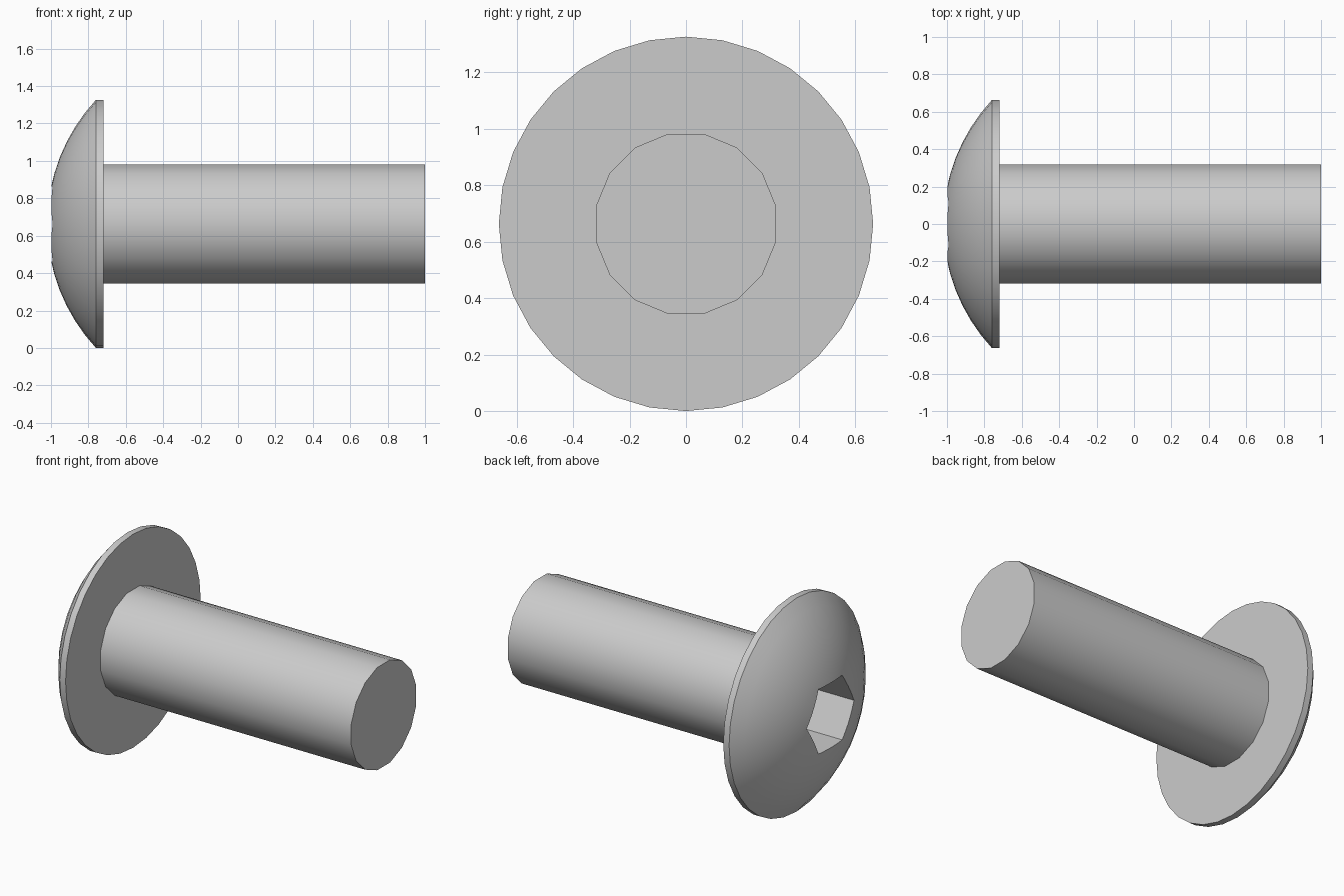
import bpy
import bmesh
import math
from mathutils import Matrix, Vector

cube = bpy.data.objects.get("Cube")
if cube:
    bpy.data.objects.remove(cube, do_unlink=True)

HEAD_R = 0.663
AXIS_Z = HEAD_R
SHANK_R = 0.325
HEAD_BACK, RIM, APEX, TIP = -0.72, -0.76, -1.02, 1.0
SOCKET_R, SOCKET_FLOOR = 0.232, -0.74

steel = bpy.data.materials.new("plain grey steel")
steel.use_nodes = True
GREY = (0.6, 0.6, 0.6, 1)
steel.diffuse_color = GREY
steel.node_tree.nodes["Principled BSDF"].inputs["Base Color"].default_value = GREY


def make_object(name, bm):
    bmesh.ops.recalc_face_normals(bm, faces=bm.faces)
    mesh = bpy.data.meshes.new(name)
    bm.to_mesh(mesh)
    bm.free()
    mesh.materials.append(steel)
    obj = bpy.data.objects.new(name, mesh)
    obj.location.z = AXIS_Z
    bpy.context.collection.objects.link(obj)
    return obj


def prism(name, sides, radius, x0, x1, turn):
    """Closed prism along x; turn is the angle of its first corner from +y."""
    bm = bmesh.new()
    ring = [Vector((x0, radius * math.cos(turn + math.tau * i / sides),
                    radius * math.sin(turn + math.tau * i / sides)))
            for i in range(sides)]
    base = bm.faces.new([bm.verts.new(p) for p in ring])
    out = bmesh.ops.extrude_face_region(bm, geom=[base], use_keep_orig=True)
    top = [v for v in out["geom"] if isinstance(v, bmesh.types.BMVert)]
    bmesh.ops.translate(bm, verts=top, vec=(x1 - x0, 0, 0))
    return make_object(name, bm)


def smooth(obj):
    bpy.ops.object.select_all(action="DESELECT")
    obj.select_set(True)
    bpy.context.view_layer.objects.active = obj
    bpy.ops.object.shade_smooth_by_angle(angle=math.radians(30))


# Domed head: flat back, short rim, spherical cap
sag = RIM - APEX
ball_r = (HEAD_R ** 2 + sag ** 2) / (2 * sag)
half_angle = math.asin(HEAD_R / ball_r)
profile = [(HEAD_BACK, 0), (HEAD_BACK, HEAD_R)]
STEPS = 8
for i in range(STEPS + 1):
    a = half_angle * (1 - i / STEPS)
    profile.append((APEX + ball_r * (1 - math.cos(a)), ball_r * math.sin(a)))
bm = bmesh.new()
verts = [bm.verts.new((x, 0, r)) for x, r in profile]
edges = [bm.edges.new(pair) for pair in zip(verts, verts[1:])]
bmesh.ops.spin(bm, geom=verts + edges, cent=(0, 0, 0), axis=(1, 0, 0),
               angle=math.tau, steps=32, use_merge=True)
bmesh.ops.remove_doubles(bm, verts=bm.verts, dist=0.0001)
head = make_object("head", bm)

# Hexagonal socket cut into the dome
cutter = prism("socket_cutter", 6, SOCKET_R, -1.2, SOCKET_FLOOR, 0)
cutter.hide_render = True
cut = head.modifiers.new("socket", "BOOLEAN")
cut.operation = "DIFFERENCE"
cut.solver = "EXACT"
cut.object = cutter
bpy.ops.object.select_all(action="DESELECT")
bpy.context.view_layer.objects.active = head
head.select_set(True)
bpy.ops.object.modifier_apply(modifier=cut.name)
bpy.data.objects.remove(cutter, do_unlink=True)
smooth(head)

# Plain shank
shank = prism("shank", 16, SHANK_R, HEAD_BACK - 0.01, TIP, math.pi / 16)
smooth(shank)
